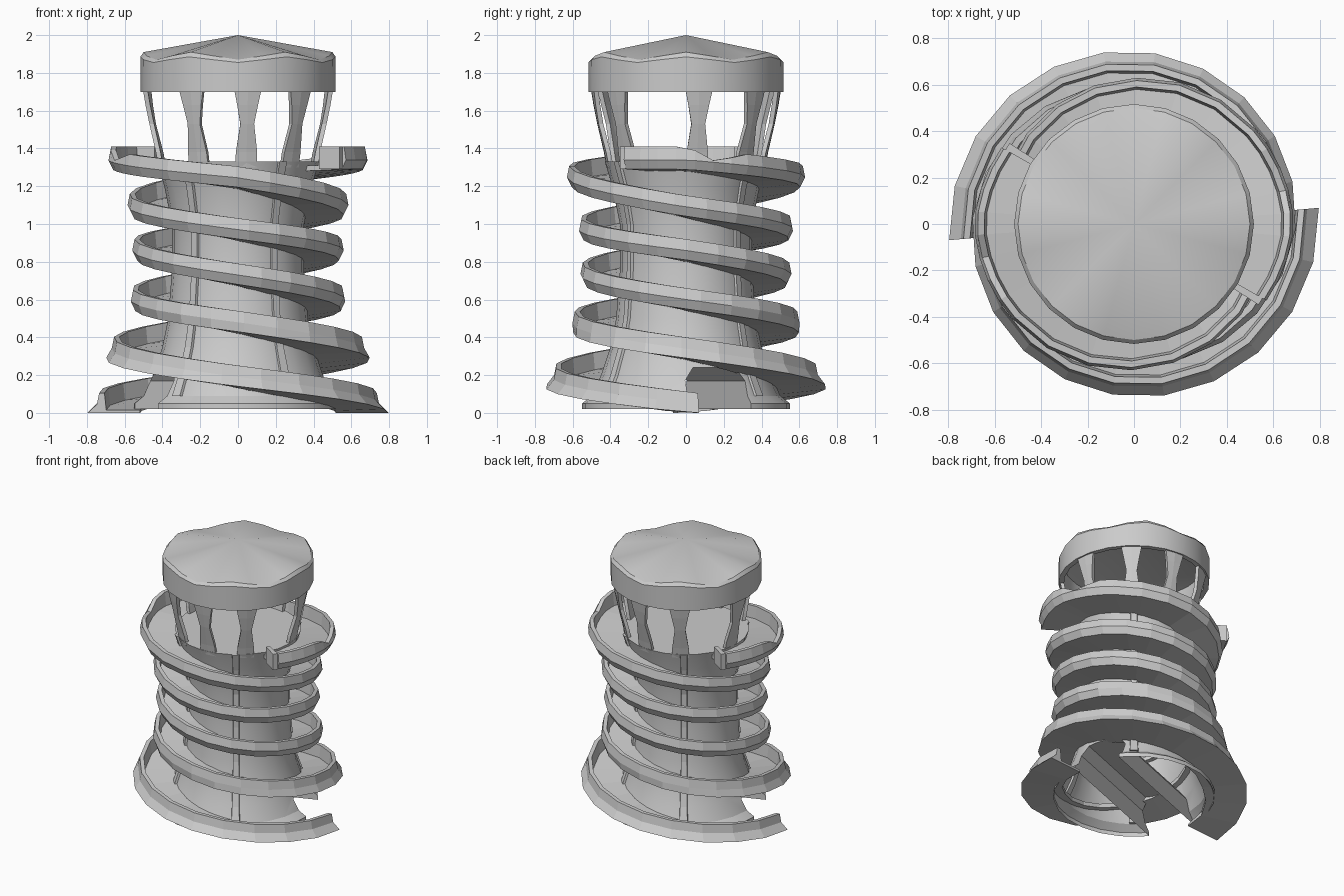
import bpy, bmesh
from math import sin, cos, radians

if "Cube" in bpy.data.objects:
    bpy.data.objects.remove(bpy.data.objects["Cube"])

CORE = [(0.02, .55), (.05, .55), (.09, .50), (.2, .45), (.35, .40), (.5, .37), (.75, .35),
        (1.0, .35), (1.2, .39), (1.33, .43)]
# ramp path: angle, floor height, outer radius
RAMP = [(150, 1.31, .66), (180, 1.31, .69), (270, 1.215, .63), (360, 1.06, .585), (450, .94, .57),
        (540, .83, .56), (630, .70, .56), (720, .57, .57), (810, .45, .615), (900, .31, .70),
        (990, .16, .745), (1085, .015, .80)]
# rail height along the path, dipping at the upper entrance
RAIL = [(150, .1), (182, .1), (190, .04), (196, .04), (207, .09), (1085, .09)]


def lerp(table, x, col=1):
    if x <= table[0][0]:
        return table[0][col]
    for a, b in zip(table, table[1:]):
        if x <= b[0]:
            return a[col] + (b[col] - a[col]) * (x - a[0]) / (b[0] - a[0])
    return table[-1][col]


def polar(r, deg, z):
    return (r * cos(radians(deg)), r * sin(radians(deg)), z)


def make(name, bm, smooth=0):
    bmesh.ops.remove_doubles(bm, verts=bm.verts, dist=1e-5)
    bmesh.ops.recalc_face_normals(bm, faces=bm.faces)
    me = bpy.data.meshes.new(name)
    bm.to_mesh(me)
    bm.free()
    ob = bpy.data.objects.new(name, me)
    bpy.context.collection.objects.link(ob)
    bpy.ops.object.select_all(action='DESELECT')
    ob.select_set(True)
    bpy.context.view_layer.objects.active = ob
    if smooth:
        bpy.ops.object.shade_smooth_by_angle(angle=radians(smooth))
    return ob


def skin(bm, rings):
    """Bridge equal closed cross-sections into a capped solid."""
    vs = [[bm.verts.new(p) for p in ring] for ring in rings]
    n = len(vs[0])
    for a, b in zip(vs, vs[1:]):
        for i in range(n):
            j = (i + 1) % n
            bm.faces.new((a[i], a[j], b[j], b[i]))
    bm.faces.new(vs[0])
    bm.faces.new(vs[-1])


# cutter for the diagonal passage through the base
bm = bmesh.new()
sec = [(-.17, -.1), (.17, -.1), (.17, .17), (.12, .24), (-.12, .24), (-.17, .17)]
c, s = cos(radians(21)), sin(radians(21))
skin(bm, [[(d * c - w * s, d * s + w * c, z) for w, z in sec] for d in (-.9, .9)])
cutter = make("passage_cutter", bm)

# waisted tower body
bm = bmesh.new()
skin(bm, [[polar(r, 15 * i, z) for i in range(24)] for z, r in CORE])
core = make("tower_body", bm)
mod = core.modifiers.new("passage", 'BOOLEAN')
mod.operation, mod.object, mod.solver = 'DIFFERENCE', cutter, 'EXACT'
bpy.ops.object.modifier_apply(modifier=mod.name)
bpy.data.objects.remove(cutter)

# open underside
bm = bmesh.new()
bm.from_mesh(core.data)
under = [f for f in bm.faces if all(v.co.z < .021 for v in f.verts)]
bmesh.ops.delete(bm, geom=under, context='FACES')
bm.to_mesh(core.data)
bm.free()
bpy.ops.object.shade_smooth_by_angle(angle=radians(25))


# twin spiral ramps with outer rails and a wall closing each upper landing
def ramp(name, turn):
    bm = bmesh.new()
    rings = []
    angles = [150 + 8.5 * k for k in range(8)] + [218 + 17 * k for k in range(52)]
    for a in angles:
        z, r, h = lerp(RAMP, a), lerp(RAMP, a, 2), lerp(RAIL, a)
        ri = lerp(CORE, z) - .03
        skirt = min(1, max(0, (a - 720) / 180))      # flange grows on the lower turns
        top = r - (.03 + .02 * max(0, (r - .7) / .1)) * skirt
        foot = top - .025 + (r - top + .025) * skirt
        sec = [(ri, z), (top - .05, z), (top - .04, z + h), (top - .012, z + h),
               (top, z + .03), (foot, z - .02), (ri, z - .03)]
        rings.append([polar(q, a + turn, max(v, 0)) for q, v in sec])
    skin(bm, rings)
    skin(bm, [[polar(q, 150 + turn + da, v) for q, v in
               ((.51, 1.29), (.64, 1.29), (.64, 1.41), (.51, 1.41))] for da in (-3, 0)])
    make(name, bm)


ramp("spiral_ramp_a", 0)
ramp("spiral_ramp_b", 180)

# raised vertical ribs following the body
for k, ang in enumerate((50, 123, 230, 303)):
    bm = bmesh.new()
    skin(bm, [[polar(r + dr, ang + da, z) for dr, da in
               ((-.02, -4), (.012, -3), (.012, 3), (-.02, 4))] for z, r in CORE[2:]])
    make(f"wall_rib_{k}", bm)

# flaring pillars between the windows, wider gaps at the two entrances
bm = bmesh.new()
for ang in (8, 48, 84, 120, 172, 240, 276, 312):
    rings = []
    for z, r, h in ((1.30, .42, 8), (1.38, .435, 7.5), (1.53, .47, 4.5), (1.63, .49, 6.5), (1.72, .505, 8.5)):
        rings.append([polar(q, ang + d, z) for q, d in
                      ((r - .025, -h), (r, -h), (r, 0), (r, h), (r - .025, h), (r - .025, 0))])
    skin(bm, rings)
make("window_pillars", bm)

# drum and shallow conical roof with a scalloped rim
bm = bmesh.new()
rings = []
for i in range(24):
    a = 15 * i
    w = cos(radians(6 * (a - 270)))
    prof = [(0, 2.0), (.50, 1.89 - .02 * w), (.517, 1.87 - .015 * w), (.515, 1.70),
            (.48, 1.70), (.48, 1.85), (0, 1.95)]
    rings.append([polar(r, a, z) for r, z in prof])
for ra, rb in zip(rings, rings[1:] + rings[:1]):
    for j in range(6):
        pts = [ra[j], ra[j + 1], rb[j + 1], rb[j]]
        if j == 0:
            pts = pts[:3]
        elif j == 5:
            pts = [pts[0], pts[1], pts[3]]
        bm.faces.new([bm.verts.new(p) for p in pts])
make("roof_drum", bm, 25)
